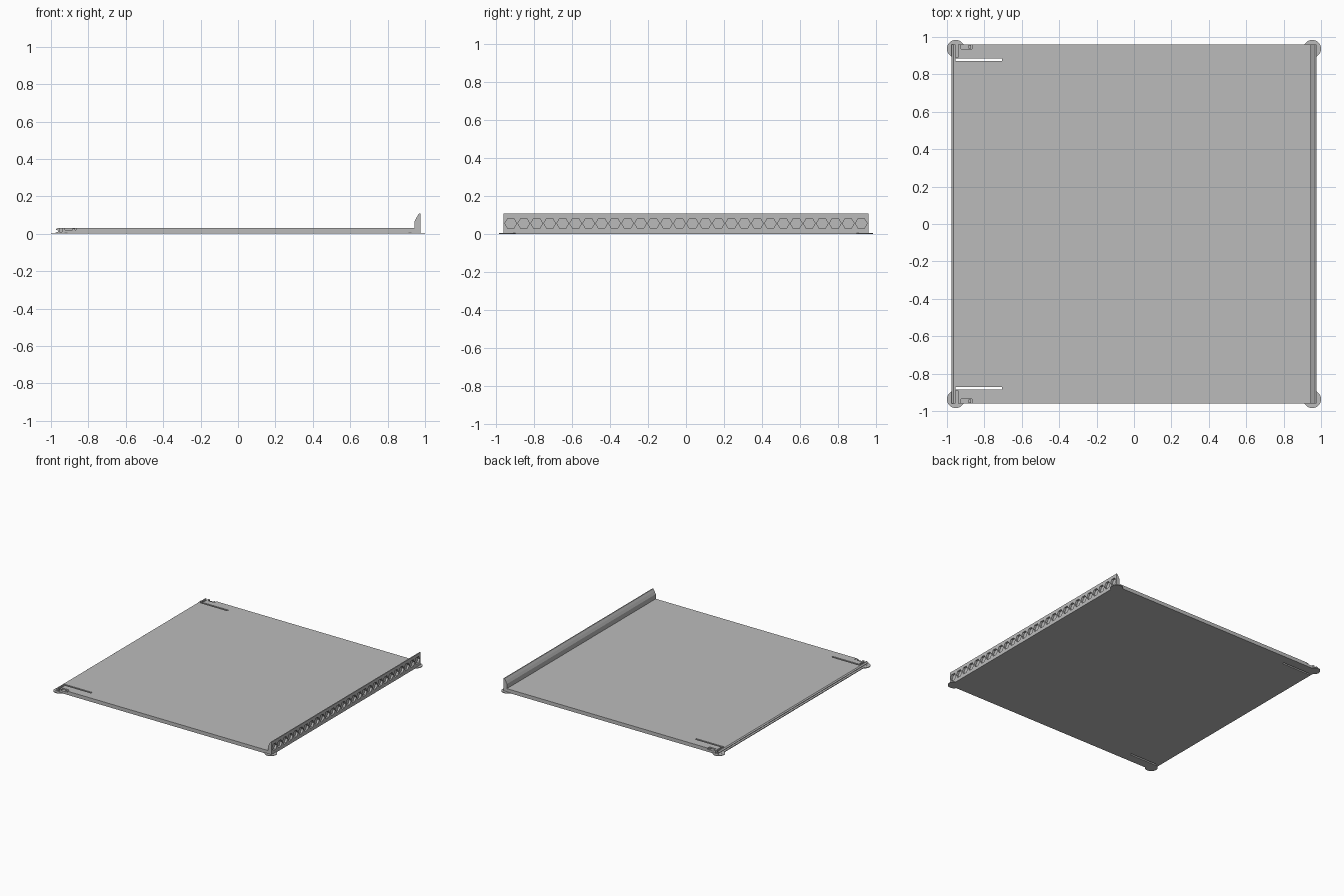
import bpy, bmesh, math
from mathutils import Matrix, Vector

if "Cube" in bpy.data.objects:
    bpy.data.objects.remove(bpy.data.objects["Cube"])

grey = bpy.data.materials.new("plain grey")
grey.diffuse_color = (0.5, 0.5, 0.5, 1)
grey.use_nodes = True
grey.node_tree.nodes["Principled BSDF"].inputs["Base Color"].default_value = grey.diffuse_color


def make_object(name, bm):
    bmesh.ops.recalc_face_normals(bm, faces=bm.faces[:])
    mesh = bpy.data.meshes.new(name)
    bm.to_mesh(mesh)
    bm.free()
    mesh.materials.append(grey)
    obj = bpy.data.objects.new(name, mesh)
    bpy.context.collection.objects.link(obj)
    return obj


def add_box(bm, lo, hi):
    lo, hi = Vector(lo), Vector(hi)
    size = hi - lo
    bmesh.ops.create_cube(bm, size=1, matrix=Matrix.Translation((lo + hi) / 2)
                          @ Matrix.Diagonal((*size, 1)))


def add_prism(bm, sides, radius, depth, matrix):
    bmesh.ops.create_cone(bm, cap_ends=True, segments=sides, radius1=radius,
                          radius2=radius, depth=depth, matrix=matrix)


# Panel with raised lip on the right and grooved edge on the left
profile = [(-0.975, 0), (0.975, 0), (0.975, 0.107), (0.967, 0.107),
           (0.955, 0.088), (0.945, 0.068), (0.945, 0.03), (-0.965, 0.03),
           (-0.975, 0.022), (-0.963, 0.018), (-0.963, 0.01), (-0.975, 0.006)]
bm = bmesh.new()
face = bm.faces.new([bm.verts.new((x, -0.96, z)) for x, z in profile])
ext = bmesh.ops.extrude_face_region(bm, geom=[face])
bmesh.ops.translate(bm, vec=(0, 1.92, 0),
                    verts=[v for v in ext["geom"] if isinstance(v, bmesh.types.BMVert)])
panel = make_object("panel", bm)

# Hexagonal pockets along the outer face of the lip
bm = bmesh.new()
for i in range(28):
    y = -0.922 + i * 1.844 / 27
    add_prism(bm, 6, 0.031, 0.05, Matrix.Translation((0.983, y, 0.055))
              @ Matrix.Rotation(math.pi / 2, 4, 'Y'))
hex_cutter = make_object("hex_pocket_cutter", bm)

# Latch arm slots, cross grooves and corner notches
bm = bmesh.new()
for s in (-1, 1):
    for x0, x1, y0, y1, z0 in ((-0.955, -0.705, 0.872, 0.886, -0.02),
                               (-0.955, -0.94, 0.89, 0.98, 0.008),
                               (-0.925, -0.867, 0.935, 0.98, 0.02)):
        add_box(bm, (x0, min(s * y0, s * y1), z0), (x1, max(s * y0, s * y1), 0.06))
slot_cutter = make_object("latch_slot_cutter", bm)

for cutter in (hex_cutter, slot_cutter):
    cutter.hide_render = True
    mod = panel.modifiers.new(cutter.name, 'BOOLEAN')
    mod.operation, mod.solver, mod.object = 'DIFFERENCE', 'EXACT', cutter

# Bake the cuts and drop the cutters
graph = bpy.context.evaluated_depsgraph_get()
panel_mesh = bpy.data.meshes.new_from_object(panel.evaluated_get(graph))
panel.modifiers.clear()
panel.data = panel_mesh
for cutter in (hex_cutter, slot_cutter):
    bpy.data.objects.remove(cutter)

# Small catch teeth standing in the latch notches
for s, side in ((-1, "front"), (1, "back")):
    bm = bmesh.new()
    add_box(bm, (-0.885, min(s * 0.938, s * 0.958), 0.018),
            (-0.872, max(s * 0.938, s * 0.958), 0.029))
    make_object("catch_tooth_" + side, bm)

# Thin round pads under the corners
for sx, nx in ((-1, "left"), (1, "right")):
    for sy, ny in ((-1, "front"), (1, "back")):
        bm = bmesh.new()
        add_prism(bm, 32, 0.047, 0.005,
                  Matrix.Translation((sx * 0.953, sy * 0.937, 0.0025)))
        make_object(f"corner_pad_{ny}_{nx}", bm)
